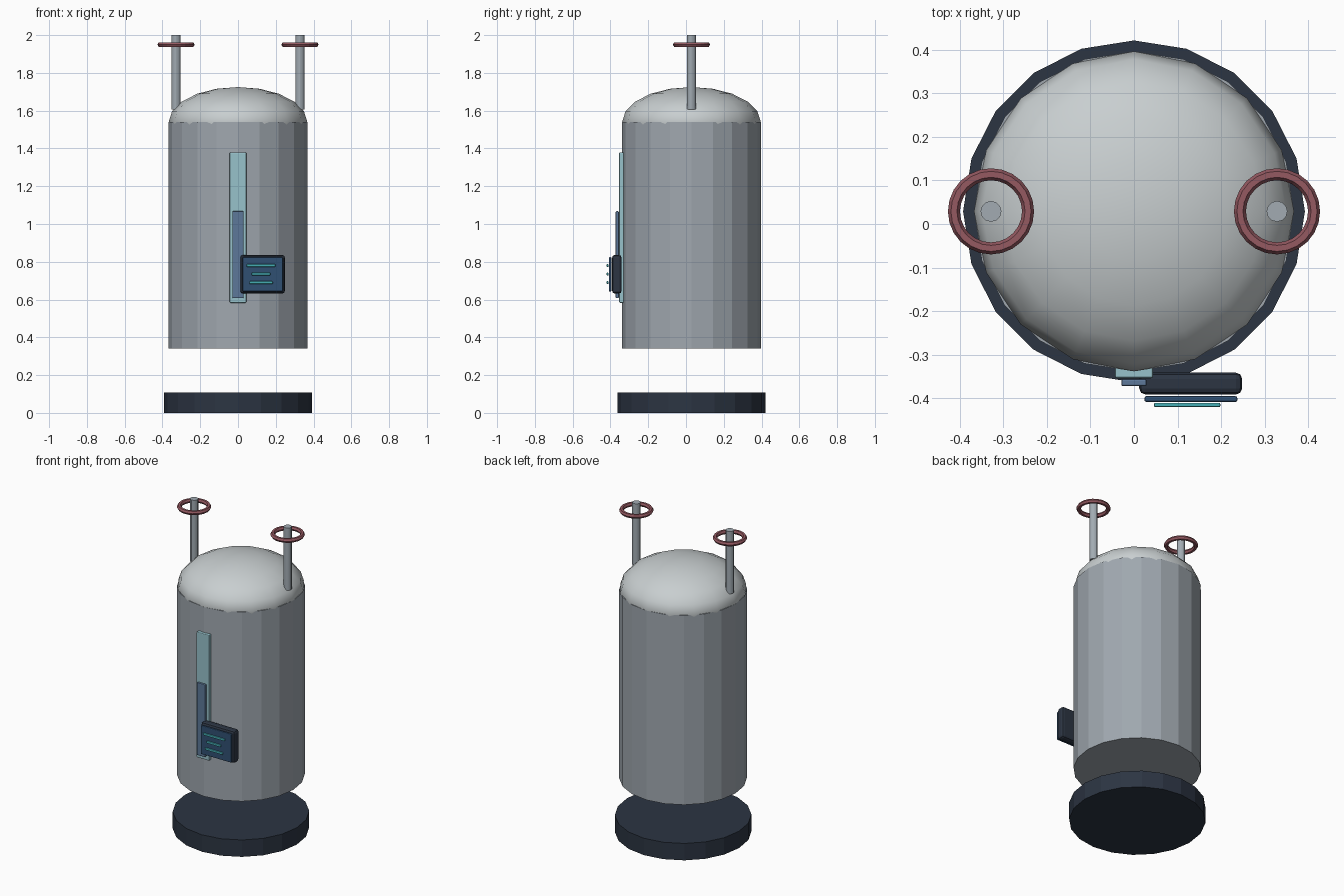
import bpy

if "Cube" in bpy.data.objects:
    bpy.data.objects.remove(bpy.data.objects["Cube"])

CY = 0.029  # depth of the tank axis


def material(name, rgb):
    m = bpy.data.materials.new(name)
    m.diffuse_color = (*rgb, 1)
    m.use_nodes = True
    m.node_tree.nodes["Principled BSDF"].inputs["Base Color"].default_value = m.diffuse_color
    return m


NAVY = material("dark_navy", (0.025, 0.035, 0.055))
GLASS = material("pale_teal", (0.31, 0.54, 0.60))
LIQUID = material("slate_blue", (0.11, 0.19, 0.32))
SCREEN = material("screen_blue", (0.03, 0.08, 0.17))
CYAN = material("cyan", (0.06, 0.42, 0.46))
RED = material("dull_red", (0.30, 0.10, 0.12))
STEEL = material("steel", (0.36, 0.41, 0.45))
SHELL = material("shell_grey", (0.35, 0.39, 0.43))
CAP = material("cap_grey", (0.58, 0.62, 0.63))


def finish(name, mat):
    ob = bpy.context.object
    ob.name = name
    ob.data.materials.append(mat)
    return ob


def cylinder(name, x, r, z0, z1, sides, mat):
    bpy.ops.mesh.primitive_cylinder_add(vertices=sides, radius=r, depth=z1 - z0,
                                        location=(x, CY, (z0 + z1) / 2))
    return finish(name, mat)


def box(name, xs, ys, zs, bevel, mat):
    spans = (xs, ys, zs)
    bpy.ops.mesh.primitive_cube_add(size=1, location=[(a + b) / 2 for a, b in spans])
    ob = finish(name, mat)
    ob.scale = [b - a for a, b in spans]
    bpy.ops.object.transform_apply(location=False, rotation=False, scale=True)
    mod = ob.modifiers.new("edge", "BEVEL")
    mod.width = bevel
    mod.segments = 2
    return ob


# Base and tank body
cylinder("base", 0, 0.392, 0, 0.107, 20, NAVY)
cylinder("tank_body", 0, 0.367, 0.34, 1.54, 20, SHELL)

# Smooth squashed dome
bpy.ops.mesh.primitive_uv_sphere_add(segments=16, ring_count=10, radius=1,
                                     location=(0, CY, 1.54))
dome = finish("tank_dome", CAP)
dome.scale = (0.367, 0.367, 0.185)
bpy.ops.object.transform_apply(location=False, rotation=False, scale=True)
bpy.ops.object.shade_smooth()

# Pipes with valve wheels on both sides
for side, x in (("left", -0.328), ("right", 0.328)):
    cylinder(side + "_pipe", x, 0.024, 1.605, 2.0, 12, STEEL)
    bpy.ops.object.shade_smooth_by_angle()
    bpy.ops.mesh.primitive_torus_add(major_radius=0.085, minor_radius=0.0138,
                                     major_segments=24, minor_segments=6,
                                     location=(x, CY, 1.95))
    finish(side + "_valve_wheel", RED)

# Level gauge
box("gauge_glass", (-0.044, 0.044), (-0.354, -0.328), (0.583, 1.379), 0.005, GLASS)
box("gauge_liquid", (-0.029, 0.029), (-0.372, -0.356), (0.608, 1.068), 0.004, LIQUID)

# Control panel, screen and readout bars
box("panel_housing", (0.012, 0.248), (-0.391, -0.341), (0.632, 0.836), 0.014, NAVY)
box("panel_screen", (0.024, 0.237), (-0.408, -0.395), (0.643, 0.824), 0.004, SCREEN)
for i, (x0, x1, z) in enumerate(((0.046, 0.198, 0.78), (0.072, 0.171, 0.735),
                                 (0.060, 0.184, 0.69))):
    box(f"readout_bar_{i + 1}", (x0, x1), (-0.420, -0.410), (z - 0.007, z + 0.007),
        0.003, CYAN)
